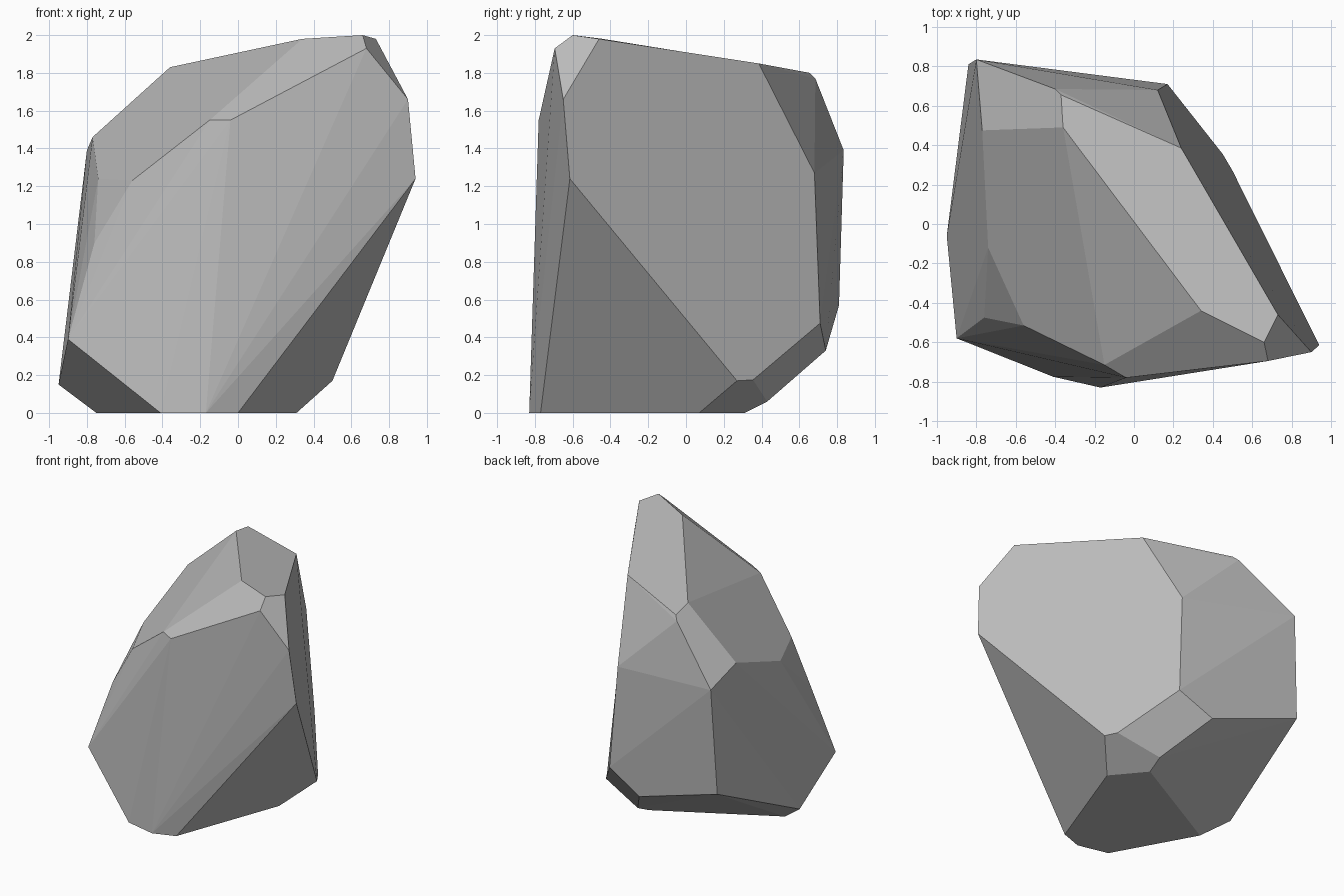
import bpy
import bmesh
import math

# Remove the default cube only
default_cube = bpy.data.objects.get("Cube")
if default_cube is not None:
    bpy.data.objects.remove(default_cube, do_unlink=True)


def make_material(name, colour):
    """Plain flat material, same colour in viewport and render."""
    material = bpy.data.materials.new(name)
    material.use_nodes = True
    material.diffuse_color = colour
    shader = next(node for node in material.node_tree.nodes
                  if node.type == "BSDF_PRINCIPLED")
    shader.inputs["Base Color"].default_value = colour
    return material


def make_chipped_stone(name, corner_groups, material, flat_angle):
    """Wrap a tight convex skin round the corners and merge flat facets."""
    mesh_builder = bmesh.new()
    for group in corner_groups:
        for corner in group:
            mesh_builder.verts.new(corner)
    hull = bmesh.ops.convex_hull(mesh_builder, input=mesh_builder.verts[:])
    unused = set(hull["geom_interior"]) | set(hull["geom_unused"])
    loose = [item for item in unused if isinstance(item, bmesh.types.BMVert)]
    bmesh.ops.delete(mesh_builder, geom=loose, context="VERTS")
    bmesh.ops.dissolve_limit(mesh_builder, angle_limit=flat_angle,
                             verts=mesh_builder.verts[:],
                             edges=mesh_builder.edges[:])
    bmesh.ops.recalc_face_normals(mesh_builder, faces=mesh_builder.faces[:])
    for face in mesh_builder.faces:
        face.smooth = False

    mesh = bpy.data.meshes.new(name)
    mesh_builder.to_mesh(mesh)
    mesh_builder.free()
    mesh.materials.append(material)
    stone = bpy.data.objects.new(name, mesh)
    bpy.context.scene.collection.objects.link(stone)
    return stone


# Flat footprint resting on the ground
footprint = [(x, y, 0) for x, y in (
    (0, -.77), (-.17, -.83), (-.41, -.775), (-.75, -.16), (.11, .31), (.31, .07))]

# Undercut corners just above the ground
undercut = [(.5, .27, .17), (.45, .355, .175), (.12, .43, .06),
            (-.11, .74, .33), (.17, .71, .475), (-.84, .81, .57),
            (-.95, -.06, .15), (-.9, -.58, .39)]

# Widest corners round the middle
shoulder = [(.94, -.615, 1.24), (.12, .68, 1.27), (-.8, .835, 1.39),
            (-.77, .475, 1.46), (-.74, -.12, 1.24), (-.76, -.475, .9),
            (-.56, -.515, 1.23), (-.15, -.715, 1.55), (-.04, -.78, 1.55),
            (.9, -.65, 1.66)]

# Sloping crown, rising towards the peak
crown = [(-.36, .49, 1.83), (-.37, .655, 1.8), (-.4, .685, 1.77),
         (.24, .385, 1.85), (.34, -.44, 1.98), (.73, -.46, 1.98),
         (.66, -.6, 2), (.68, -.695, 1.93)]

stone_grey = make_material("stone grey", (.5, .5, .5, 1))
make_chipped_stone("boulder", (footprint, undercut, shoulder, crown),
                   stone_grey, math.radians(4))
